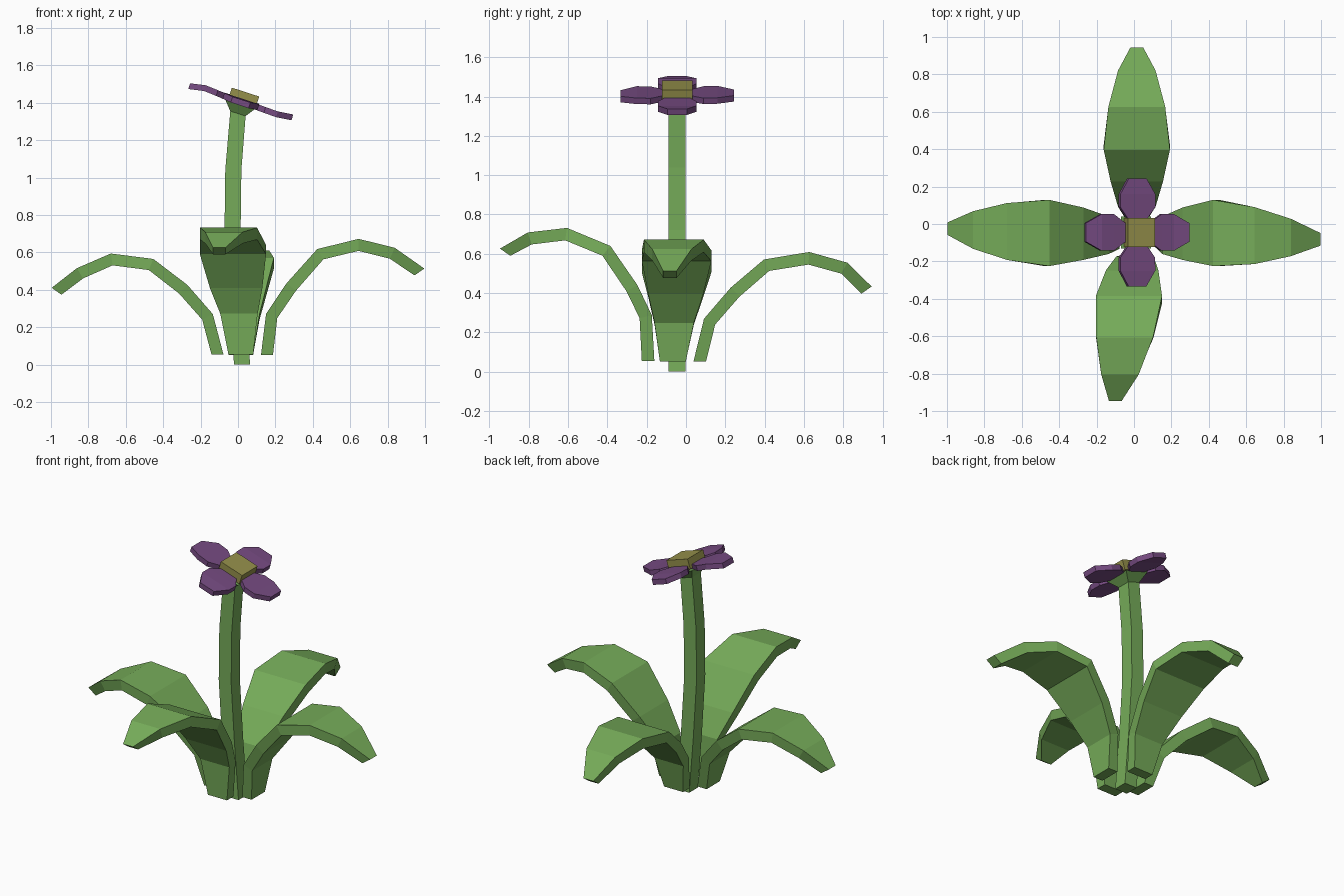
import bpy, bmesh, math
from mathutils import Vector, Matrix

if "Cube" in bpy.data.objects:
    bpy.data.objects.remove(bpy.data.objects["Cube"])


def material(name, rgb):
    m = bpy.data.materials.new(name)
    m.diffuse_color = (*rgb, 1)
    m.use_nodes = True
    m.node_tree.nodes["Principled BSDF"].inputs["Base Color"].default_value = m.diffuse_color
    return m


GREEN = material("leaf green", (0.18, 0.41, 0.10))
PURPLE = material("petal purple", (0.18, 0.07, 0.22))
YELLOW = material("pollen yellow", (0.30, 0.28, 0.07))


def loft(name, rings, mat):
    """Skin a closed solid through rings of equal point count."""
    bm = bmesh.new()
    rows = [[bm.verts.new(p) for p in ring] for ring in rings]
    n = len(rows[0])
    for a, b in zip(rows, rows[1:]):
        for i in range(n):
            j = (i + 1) % n
            bm.faces.new((a[i], a[j], b[j], b[i]))
    bm.faces.new(rows[0])
    bm.faces.new(rows[-1])
    bmesh.ops.recalc_face_normals(bm, faces=bm.faces)
    me = bpy.data.meshes.new(name)
    bm.to_mesh(me)
    bm.free()
    me.materials.append(mat)
    ob = bpy.data.objects.new(name, me)
    bpy.context.collection.objects.link(ob)
    return ob


def square(half, frame):
    return [frame @ Vector((x * half, y * half, 0))
            for x, y in ((-1, -1), (1, -1), (1, 1), (-1, 1))]


def shift(x, y, z):
    return Matrix.Translation((x, y, z))


# Arching leaves: centre line (reach, height), shared width, sideways sway
HALF_WIDTH = (0.066, 0.10, 0.14, 0.177, 0.152, 0.10, 0.034)
THICK = 0.032


def leaf(name, out, side, path, sway):
    pts = [Vector(p) for p in path]
    rings = []
    for i, p in enumerate(pts):
        if i == 0:
            n = Vector((-1, 0))
        elif i == len(pts) - 1:
            n = Vector((0.82, 0.57))
        else:
            t = (pts[i + 1] - p).normalized() + (p - pts[i - 1]).normalized()
            n = Vector((-t.y, t.x)).normalized()
        up, low, w, c = p + n * THICK, p - n * THICK, HALF_WIDTH[i], sway[i]
        rings.append([Vector(out) * q.x + Vector(side) * (c + s * w) + Vector((0, 0, q.y))
                      for q, s in ((up, -1), (up, 1), (low, 1), (low, -1))])
    loft(name, rings, GREEN)


leaf("right_leaf", (1, 0, 0), (0, 1, 0),
     [(.155, .052), (.18, .26), (.285, .415), (.44, .59), (.645, .64), (.825, .595), (.97, .495)],
     (-.067, -.06, -.052, -.048, -.062, -.072, -.082))
leaf("left_leaf", (-1, 0, 0), (0, 1, 0),
     [(.110, .055), (.163, .255), (.293, .403), (.465, .535), (.675, .562), (.845, .488), (.97, .392)],
     (-.067, -.06, -.052, -.048, -.04, -.032, -.025))
leaf("back_leaf", (0, 1, 0), (1, 0, 0),
     [(.070, .052), (.12, .255), (.25, .405), (.41, .542), (.625, .577), (.805, .527), (.918, .415)],
     (.015, .015, .015, .015, .015, .015, .015))
leaf("front_leaf", (0, -1, 0), (1, 0, 0),
     [(.193, .055), (.205, .28), (.275, .425), (.405, .615), (.61, .70), (.795, .678), (.92, .608)],
     (.015, .005, -.01, -.027, -.05, -.075, -.10))

# Flower head frame, tilted toward +x
HEAD = shift(0.015, -0.045, 1.405) @ Matrix.Rotation(math.radians(18), 4, 'Y')

# Square stem, flaring into a cup under the flower
stem_path = [(.022, 0), (-.006, .35), (-.029, .72), (-.025, 1.04)]
stem = [square(.043, shift(x, -.045, z)) for x, z in stem_path]
stem.append(square(.043, HEAD @ shift(.005, 0, -.065)))
stem.append(square(.085, HEAD @ shift(0, 0, -.012)))
loft("stem", stem, GREEN)

# Four petals: (reach, half width), with a slight bend each
OUTLINE = ((.03, .04), (.075, .055), (.135, .098), (.205, .098), (.288, .05))
BENDS = {"right_petal": (0, -.004, .006), "back_petal": (90, .004, 0),
         "left_petal": (180, .010, -.006), "front_petal": (270, .002, -.004)}
for name, (angle, mid, tip) in BENDS.items():
    frame = HEAD @ Matrix.Rotation(math.radians(angle), 4, 'Z')
    heights = (0, 0, mid / 2, mid, tip)
    loft(name, [[frame @ Vector((r, s * w, h + t)) for s, t in
                 ((-1, -.016), (1, -.016), (1, .016), (-1, .016))]
                for (r, w), h in zip(OUTLINE, heights)], PURPLE)

# Flower centre block
loft("flower_centre", [square(.077, HEAD @ shift(.008, 0, z)) for z in (-.005, .057)], YELLOW)
